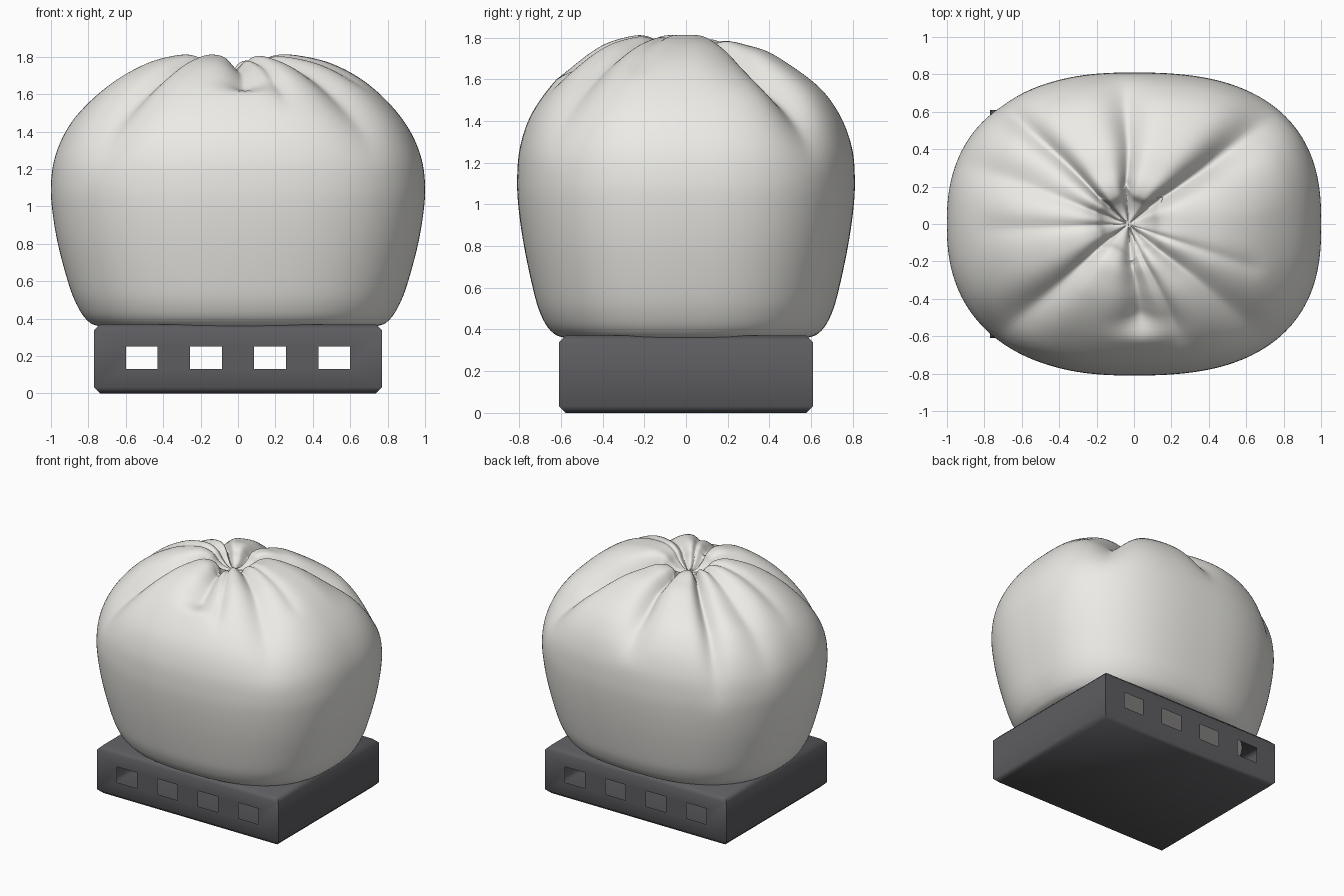
import bpy, bmesh
from math import sin, cos, pi, radians, exp, hypot
from mathutils import Vector

if "Cube" in bpy.data.objects:
    bpy.data.objects.remove(bpy.data.objects["Cube"])


def material(name, r, g, b):
    m = bpy.data.materials.new(name)
    m.diffuse_color = (r, g, b, 1)
    m.use_nodes = True
    m.node_tree.nodes["Principled BSDF"].inputs["Base Color"].default_value = m.diffuse_color
    return m


def box(name, x0, x1, y0, y1, z0, z1):
    bpy.ops.mesh.primitive_cube_add(size=1, location=((x0 + x1) / 2, (y0 + y1) / 2, (z0 + z1) / 2))
    o = bpy.context.object
    o.name = name
    o.scale = (x1 - x0, y1 - y0, z1 - z0)
    bpy.ops.object.transform_apply(location=True, rotation=False, scale=True)
    return o


def smooth(a, b, x):
    t = max(0, min(1, (x - a) / (b - a)))
    return t * t * (3 - 2 * t)


# Base block with chamfered rims
base = box("base", -.77, .77, -.61, .61, 0, .37)
bm = bmesh.new()
bm.from_mesh(base.data)
rims = [e for e in bm.edges if abs(e.verts[0].co.z - e.verts[1].co.z) < .01]
bmesh.ops.bevel(bm, geom=rims, offset=.032, segments=1, affect='EDGES')
bm.to_mesh(base.data)
bm.free()

# Four windows in the front and back of the base
for i in range(4):
    x = -.515 + i * .3433
    cutter = box("window_cutter", x - .085, x + .085, -1, 1, .13, .25)
    mod = base.modifiers.new("window", 'BOOLEAN')
    mod.operation, mod.solver, mod.object = 'DIFFERENCE', 'EXACT', cutter
    bpy.context.view_layer.objects.active = base
    bpy.ops.object.modifier_apply(modifier=mod.name)
    bpy.data.objects.remove(cutter)

# The base is a thin hollow shell, so drop the tunnel walls
bm = bmesh.new()
bm.from_mesh(base.data)
inner = []
for f in bm.faces:
    c = f.calc_center_median()
    if abs(c.y) < .5 and abs(c.x) < .7 and .1 < c.z < .28:
        inner.append(f)
bmesh.ops.delete(bm, geom=inner, context='FACES')
bm.to_mesh(base.data)
bm.free()
base.data.materials.append(material("dark_grey", .11, .11, .12))
base.select_set(True)
bpy.context.view_layer.objects.active = base
bpy.ops.object.shade_smooth_by_angle(angle=radians(50))

# Bag profile: half width, half depth, height
profile = [Vector(p) for p in (
    (.55, .42, .352), (.74, .58, .36), (.81, .65, .395), (.865, .70, .48), (.91, .735, .60),
    (.963, .777, .80), (.993, .803, .98), (1.0, .81, 1.12), (.977, .797, 1.27), (.91, .748, 1.42),
    (.80, .655, 1.56), (.66, .54, 1.68), (.50, .42, 1.765), (.36, .31, 1.803),
    (.25, .23, 1.812), (.17, .16, 1.785), (.12, .12, 1.73), (.07, .07, 1.695), (.015, .015, 1.685))]

# Gathered folds: direction in degrees, depth, angular width, lowest height
folds = [(38, .13, .15, 1.12), (138, .08, .09, .95), (160, .04, .13, 1.1), (94, .09, .14, 1.25),
         (182, .02, .1, 1.45), (219, .08, .14, 1.1), (274, .085, .2, 1.6),
         (292, .03, .08, 1.5), (319, .06, .16, 1.15), (340, .015, .08, 1.6)]


def spline(s):
    i = min(int(s), len(profile) - 2)
    t = s - i
    p0, p1 = profile[max(i - 1, 0)], profile[i]
    p2, p3 = profile[i + 1], profile[min(i + 2, len(profile) - 1)]
    return .5 * (2 * p1 + (p2 - p0) * t + (2 * p0 - 5 * p1 + 4 * p2 - p3) * t * t
                 + (3 * p1 - p0 - 3 * p2 + p3) * t ** 3)


def bag_point(s, k, count):
    a, b, z = spline(s)
    d = spline(min(s + .02, len(profile) - 1)) - spline(max(s - .02, 0))
    dr, dz = (d.x + d.y) / 2, d.z
    length = hypot(dr, dz)
    nr, nz = dz / length, -dr / length
    ang = 2 * pi * k / count
    c, q = cos(ang), sin(ang)
    crown = smooth(.9, .2, a) if z > 1 else 0
    # squarer outline on the right than on the left, round at the crown
    n = 2.46 + .09 * max(-1, min(1, c * 2))
    n += (2 - n) * crown
    r = (abs(c / a) ** n + abs(q / b) ** n) ** (-1 / n)
    depth = 0
    for deg, dep, w, low in folds:
        delta = abs((ang - radians(deg) + pi) % (2 * pi) - pi)
        depth += dep * exp(-((delta / w) ** 1.5)) * smooth(low, 1.7, max(z, 1.7) if s > 12 else z)
    depth *= min(1, a / .2)
    r = max(.004, r - nr * depth)
    shift = -.03 * smooth(.6, .1, a) if z > 1 else 0
    # rear lobes sit a little lower
    drop = .04 * smooth(.03, .3, r * q) * smooth(1.5, 1.75, z)
    return r * c + shift, r * q, z - nz * depth - drop


# Soft bag gathered into a dimple at the top
cols, rows = 224, 108
bm = bmesh.new()
rings = []
for j in range(rows + 1):
    s = j / rows * (len(profile) - 1)
    rings.append([bm.verts.new(bag_point(s, k, cols)) for k in range(cols)])
for lo, hi in zip(rings, rings[1:]):
    for k in range(cols):
        n = (k + 1) % cols
        bm.faces.new((lo[k], lo[n], hi[n], hi[k]))
bm.faces.new(rings[0][::-1])
bm.faces.new(rings[-1])
mesh = bpy.data.meshes.new("bag")
bm.to_mesh(mesh)
bm.free()
bag = bpy.data.objects.new("bag", mesh)
bpy.context.collection.objects.link(bag)
mesh.materials.append(material("off_white", .84, .83, .79))
for f in mesh.polygons:
    f.use_smooth = True
